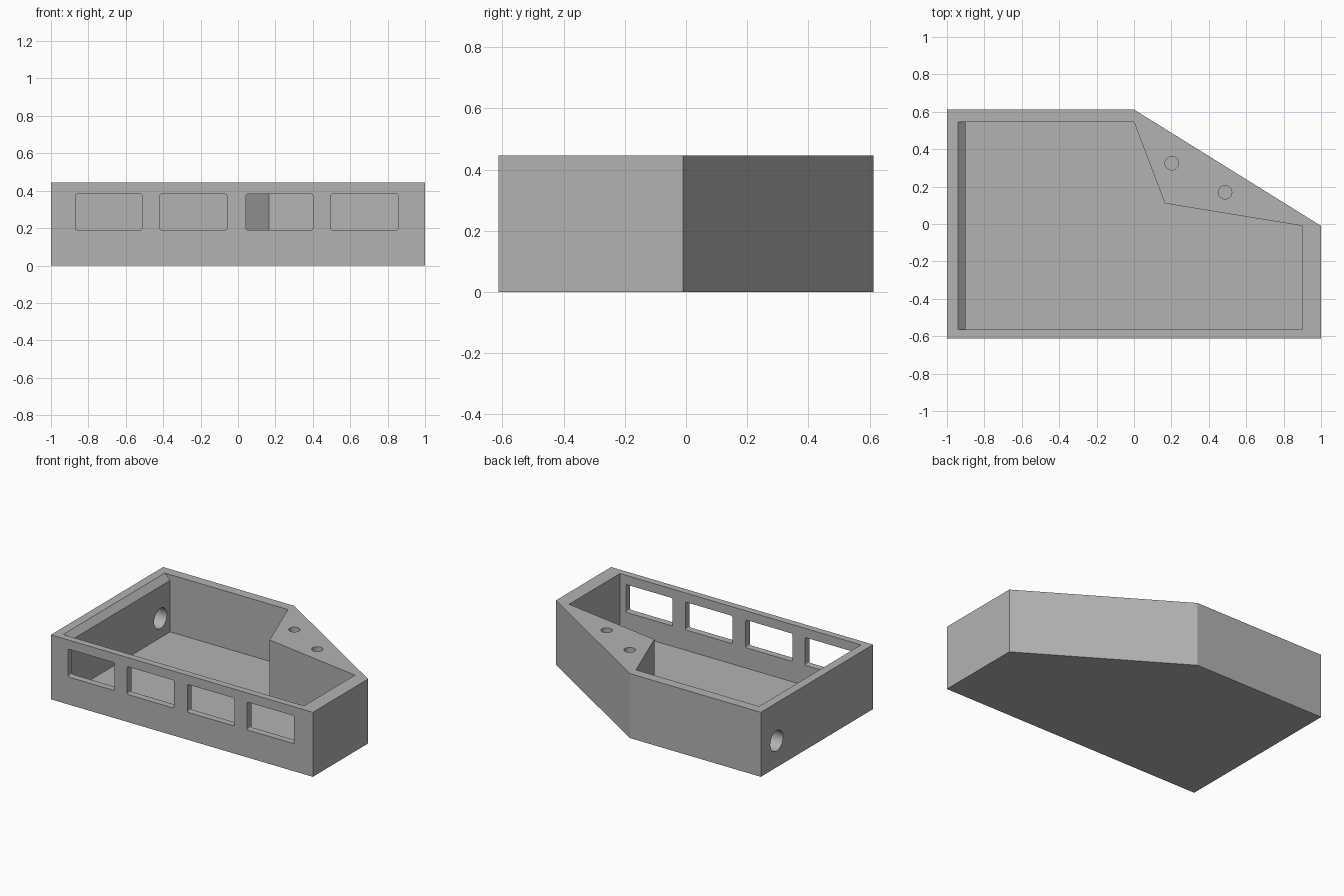
import bpy, bmesh, math
from mathutils import Vector

old = bpy.data.objects.get("Cube")
if old:
    bpy.data.objects.remove(old, do_unlink=True)

HEIGHT, FLOOR = 0.445, 0.05

grey = bpy.data.materials.new("light grey")
grey.use_nodes = True
GREY = (0.45, 0.45, 0.45, 1)
grey.diffuse_color = GREY
grey.node_tree.nodes["Principled BSDF"].inputs["Base Color"].default_value = GREY


def prism(name, outline, start, end, axis="z"):
    """Extrude a 2D outline along the given axis."""
    place = {"x": lambda a, b, d: (d, a, b),
             "y": lambda a, b, d: (a, d, b),
             "z": lambda a, b, d: (a, b, d)}[axis]
    bm = bmesh.new()
    face = bm.faces.new([bm.verts.new(place(a, b, start)) for a, b in outline])
    extruded = bmesh.ops.extrude_face_region(bm, geom=[face])["geom"]
    shift = Vector(place(0, 0, end - start))
    bmesh.ops.translate(bm, vec=shift,
                        verts=[v for v in extruded if isinstance(v, bmesh.types.BMVert)])
    bmesh.ops.recalc_face_normals(bm, faces=bm.faces)
    mesh = bpy.data.meshes.new(name)
    bm.to_mesh(mesh)
    bm.free()
    mesh.materials.append(grey)
    obj = bpy.data.objects.new(name, mesh)
    bpy.context.collection.objects.link(obj)
    return obj


def circle(a, b, radius, sides=40):
    return [(a + radius * math.cos(math.tau * i / sides),
             b + radius * math.sin(math.tau * i / sides)) for i in range(sides)]


def rounded_rect(a0, a1, b0, b1, r=0.01, steps=4):
    corners = [(a1 - r, b1 - r), (a0 + r, b1 - r), (a0 + r, b0 + r), (a1 - r, b0 + r)]
    points = []
    for quarter, (a, b) in enumerate(corners):
        for i in range(steps + 1):
            angle = math.pi / 2 * (quarter + i / steps)
            points.append((a + r * math.cos(angle), b + r * math.sin(angle)))
    return points


def select_only(obj):
    bpy.ops.object.select_all(action="DESELECT")
    obj.select_set(True)
    bpy.context.view_layer.objects.active = obj


def cut(target, cutter):
    cutter.hide_render = True
    select_only(target)
    mod = target.modifiers.new("cut", "BOOLEAN")
    mod.operation, mod.solver, mod.object = "DIFFERENCE", "EXACT", cutter
    bpy.ops.object.modifier_apply(modifier=mod.name)
    bpy.data.objects.remove(cutter, do_unlink=True)


# Tray with one slanted back corner
tray = prism("tray", [(-1, -0.612), (1, -0.612), (1, -0.01), (0, 0.612), (-1, 0.612)],
             0, HEIGHT)
cut(tray, prism("cavity_cutter",
                [(-0.9, -0.565), (0.9, -0.565), (0.9, -0.01), (0, 0.545), (-0.9, 0.545)],
                FLOOR, HEIGHT + 0.1))

# Sloped inner lip on the right side wall
cut(tray, prism("lip_cutter",
                [(-0.94, HEIGHT), (-0.94, HEIGHT + 0.05), (-0.88, HEIGHT + 0.05),
                 (-0.88, HEIGHT - 0.06)], -0.565, 0.545, "y"))

# Four front windows
for left, right in [(-0.87, -0.513), (-0.417, -0.06), (0.042, 0.4), (0.497, 0.855)]:
    cut(tray, prism("window_cutter", rounded_rect(left, right, 0.19, 0.382),
                    -0.7, -0.5, "y"))

# Round cable hole in the right side wall
cut(tray, prism("side_hole_cutter", circle(0.44, 0.183, 0.07), -1.1, -0.8, "x"))

# Corner block with two round sockets
block = prism("corner_block", [(0, 0.545), (0.165, 0.11), (0.9, -0.01)], FLOOR, HEIGHT)
for x, y in [(0.202, 0.325), (0.487, 0.17)]:
    cut(block, prism("socket_cutter", circle(x, y, 0.036), FLOOR + 0.01, HEIGHT + 0.1))

for part in (tray, block):
    select_only(part)
    bpy.ops.object.shade_smooth_by_angle(angle=math.radians(30))
